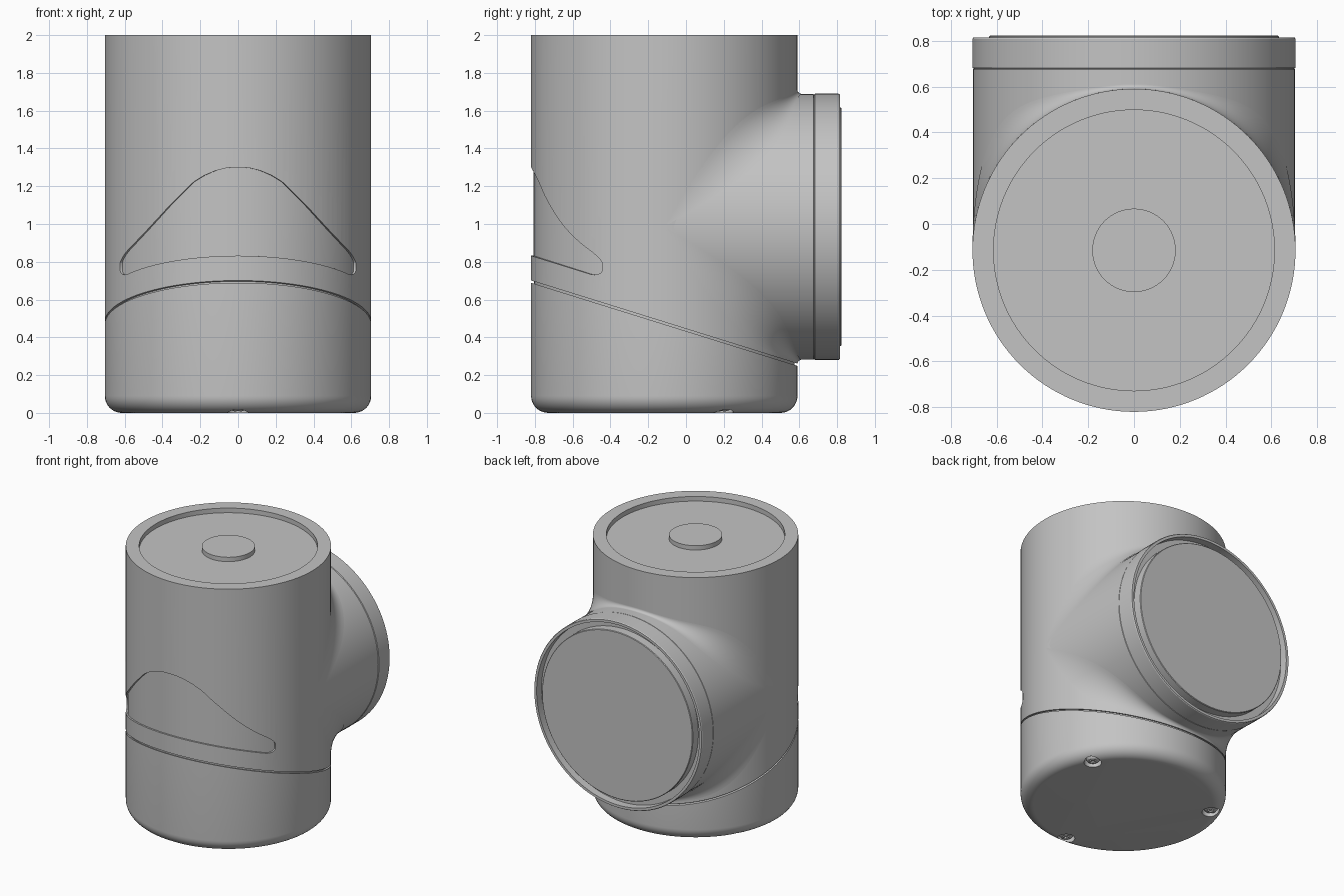
import bpy, bmesh
from math import sin, cos, pi, sqrt, asin, radians
from mathutils import Vector

if "Cube" in bpy.data.objects:
    bpy.data.objects.remove(bpy.data.objects["Cube"], do_unlink=True)

R = 0.705                 # radius of both tubes
YC, ZC = -0.115, 0.985    # upright axis and port axis
SLOPE = -0.312            # tilt of the seam
SEG = 128

grey = bpy.data.materials.new("plain grey")
grey.use_nodes = True
grey.diffuse_color = (0.55, 0.55, 0.55, 1)
grey.node_tree.nodes["Principled BSDF"].inputs["Base Color"].default_value = (0.55, 0.55, 0.55, 1)


def finish(name, bm):
    mesh = bpy.data.meshes.new(name)
    bm.to_mesh(mesh)
    bm.free()
    mesh.materials.append(grey)
    obj = bpy.data.objects.new(name, mesh)
    bpy.context.collection.objects.link(obj)
    return obj


def skin(name, rings):
    """Closed solid through a row of rings."""
    bm = bmesh.new()
    loops = [[bm.verts.new(p) for p in ring] for ring in rings]
    for a, b in zip(loops, loops[1:]):
        n = len(a)
        for i in range(n):
            j = (i + 1) % n
            bm.faces.new((a[i], a[j], b[j], b[i]))
    bm.faces.new(loops[0])
    bm.faces.new(loops[-1])
    bmesh.ops.recalc_face_normals(bm, faces=bm.faces)
    return finish(name, bm)


def upright(name, profile, cx=0, cy=YC, seg=SEG):
    """Turn (radius, z, tilt) about a vertical axis."""
    rings = []
    for r, z, tilt in profile:
        angles = [2 * pi * i / seg for i in range(seg)]
        rings.append([(cx + r * cos(a), cy + r * sin(a), z + tilt * r * sin(a)) for a in angles])
    return skin(name, rings)


def along_y(name, profile):
    """Turn (radius, y) about the port axis."""
    angles = [2 * pi * i / SEG for i in range(SEG)]
    return skin(name, [[(r * cos(a), y, ZC + r * sin(a)) for a in angles] for r, y in profile])


def cut(obj, cutter):
    mod = obj.modifiers.new("cut", 'BOOLEAN')
    mod.operation = 'DIFFERENCE'
    mod.solver = 'EXACT'
    mod.object = cutter
    bpy.context.view_layer.objects.active = obj
    bpy.ops.object.modifier_apply(modifier=mod.name)
    bpy.data.objects.remove(cutter, do_unlink=True)


# Upright body: rounded foot, tilted seam groove, shallow dish on top
F = 0.09
foot = [(R - F + F * sin(a), F - F * cos(a), 0) for a in [pi / 2 * i / 10 for i in range(11)]]
body = upright("upright_body", foot + [
    (R, 0.469, SLOPE), (0.69, 0.469, SLOPE), (0.69, 0.481, SLOPE), (R, 0.481, SLOPE),
    (R, 2, 0), (0.613, 2, 0), (0.613, 1.965, 0)])

# Raised button in the dish
upright("top_button", [(0.182, 1.95, 0), (0.182, 1.998, 0)])

# Curved recess on the front wall
EDGE = [(0, 1.3), (0.06, 1.297), (0.12, 1.282), (0.18, 1.257), (0.24, 1.22),
        (0.36, 1.1), (0.48, 0.97), (0.585, 0.86), (0.64, 0.8)]


def top_edge(x):
    for (x0, z0), (x1, z1) in zip(EDGE, EDGE[1:]):
        if x <= x1:
            return z0 + (z1 - z0) * (x - x0) / (x1 - x0)


columns = []
reach = asin(0.624 / R)
for i in range(81):
    a = reach * sin(pi / 2 * (i / 40 - 1))
    x = abs(R * sin(a))
    e = max(0, (x - 0.585) / 0.04)
    bend = 1 - sqrt(max(0, 1 - e * e))
    low = 0.832 + SLOPE * (R - R * cos(a)) + 0.05 * bend
    high = top_edge(x) - 0.03 * bend
    columns.append([(r * sin(a), YC - r * cos(a), z)
                    for r, z in ((0.692, low), (0.692, high), (0.75, high), (0.75, low))])
cut(body, skin("recess_cutter", columns))

# Screws under the foot, each in its own hole
for k in range(3):
    a = radians(120 * k - 90)
    cx, cy = 0.61 * cos(a), YC + 0.61 * sin(a)
    cut(body, upright("hole_cutter", [(0.06, -0.05, 0), (0.06, 0.05, 0)], cx, cy, 32))
    screw = upright("foot_screw", [(0.02, 0.008, 0), (0.038, 0.014, 0), (0.048, 0.026, 0),
                                   (0.048, 0.06, 0)], cx, cy, 32)
    for w, d in ((0.028, 0.007), (0.007, 0.028)):
        slot = [[(cx + sx * w, cy + sy * d, z) for sx, sy in ((-1, -1), (1, -1), (1, 1), (-1, 1))]
                for z in (-0.02, 0.028)]
        cut(screw, skin("slot_cutter", slot))

# Round port at the back: faint band, thin rim, ring groove, end plate
along_y("back_port", [(R - 0.002, YC), (R - 0.002, 0.675), (R - 0.006, 0.678), (R, 0.682),
                      (R, 0.808), (R - 0.004, 0.814), (0.682, 0.814), (0.682, 0.755)])
along_y("port_plate", [(0.632, 0.74), (0.632, 0.819), (0.628, 0.823)])

# Blends where the port meets the body, wider toward the sides
for name, side in (("upper_blend", 1), ("lower_blend", -1)):
    bm = bmesh.new()
    rows = []
    for i in range(97):
        t = pi * (0.005 + 0.99 * i / 96)
        r = 0.02 + 0.45 * abs(cos(t)) ** 3
        x, w = (R + r) * cos(t), (R + r) * sin(t)
        centre = Vector((x, YC + w, ZC + side * w))
        n1 = Vector((-x, -w, 0)).normalized()
        n2 = Vector((-x, 0, -side * w)).normalized()
        rows.append([bm.verts.new(centre + r * n1.lerp(n2, j / 10).normalized())
                     for j in range(11)])
    for a, b in zip(rows, rows[1:]):
        for j in range(10):
            bm.faces.new((a[j], a[j + 1], b[j + 1], b[j]))
    bm.normal_update()
    middle = Vector((0, YC, ZC))
    for f in bm.faces:
        if f.normal.dot(f.calc_center_median() - middle) < 0:
            f.normal_flip()
    finish(name, bm)

# Smooth walls with crisp edges
for obj in bpy.context.scene.objects:
    obj.select_set(obj.type == 'MESH')
bpy.context.view_layer.objects.active = body
bpy.ops.object.shade_smooth_by_angle(angle=radians(30))
